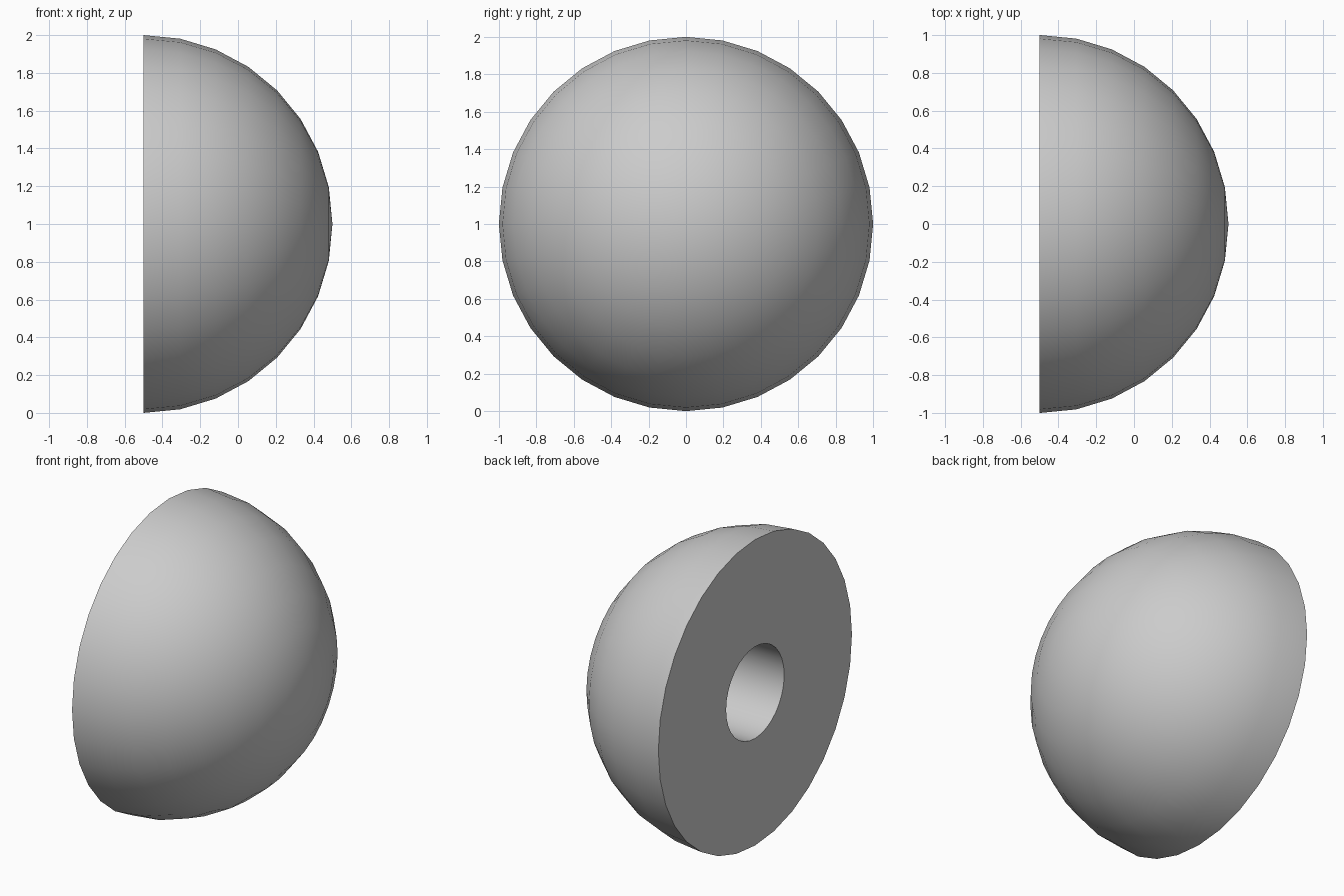
import bpy, bmesh, math

if "Cube" in bpy.data.objects:
    bpy.data.objects.remove(bpy.data.objects["Cube"])

SIDES = 32        # facets around the axis
RINGS = 8         # rings from rim to pole
HOLE_RADIUS = 0.3
HOLE_DEPTH = 0.6
RIM_X = -0.5

grey = bpy.data.materials.new("grey")
grey.diffuse_color = (0.6, 0.6, 0.6, 1)
grey.use_nodes = True
grey.node_tree.nodes["Principled BSDF"].inputs["Base Color"].default_value = grey.diffuse_color

# Half profile as (x, radius): blind hole floor, hole wall, flat face, dome
profile = [(RIM_X + HOLE_DEPTH, 0), (RIM_X + HOLE_DEPTH, HOLE_RADIUS), (RIM_X, HOLE_RADIUS)]
for i in range(RINGS + 1):
    a = math.pi / 2 * i / RINGS
    profile.append((RIM_X + math.sin(a), math.cos(a) if i < RINGS else 0))

# Spin the profile about the x axis, with the centre at z = 1
bm = bmesh.new()
verts = [bm.verts.new((x, 0, 1 + r)) for x, r in profile]
edges = [bm.edges.new(pair) for pair in zip(verts, verts[1:])]
bmesh.ops.spin(bm, geom=verts + edges, cent=(0, 0, 1), axis=(1, 0, 0),
               angle=math.tau, steps=SIDES, use_merge=True)
bmesh.ops.remove_doubles(bm, verts=bm.verts, dist=1e-4)
bmesh.ops.recalc_face_normals(bm, faces=bm.faces)

mesh = bpy.data.meshes.new("dome_with_hole")
bm.to_mesh(mesh)
bm.free()
mesh.materials.append(grey)
dome = bpy.data.objects.new("dome_with_hole", mesh)
bpy.context.collection.objects.link(dome)

# Smooth dome and hole wall, sharp rims
bpy.context.view_layer.objects.active = dome
dome.select_set(True)
bpy.ops.object.shade_smooth_by_angle(angle=math.radians(30))
